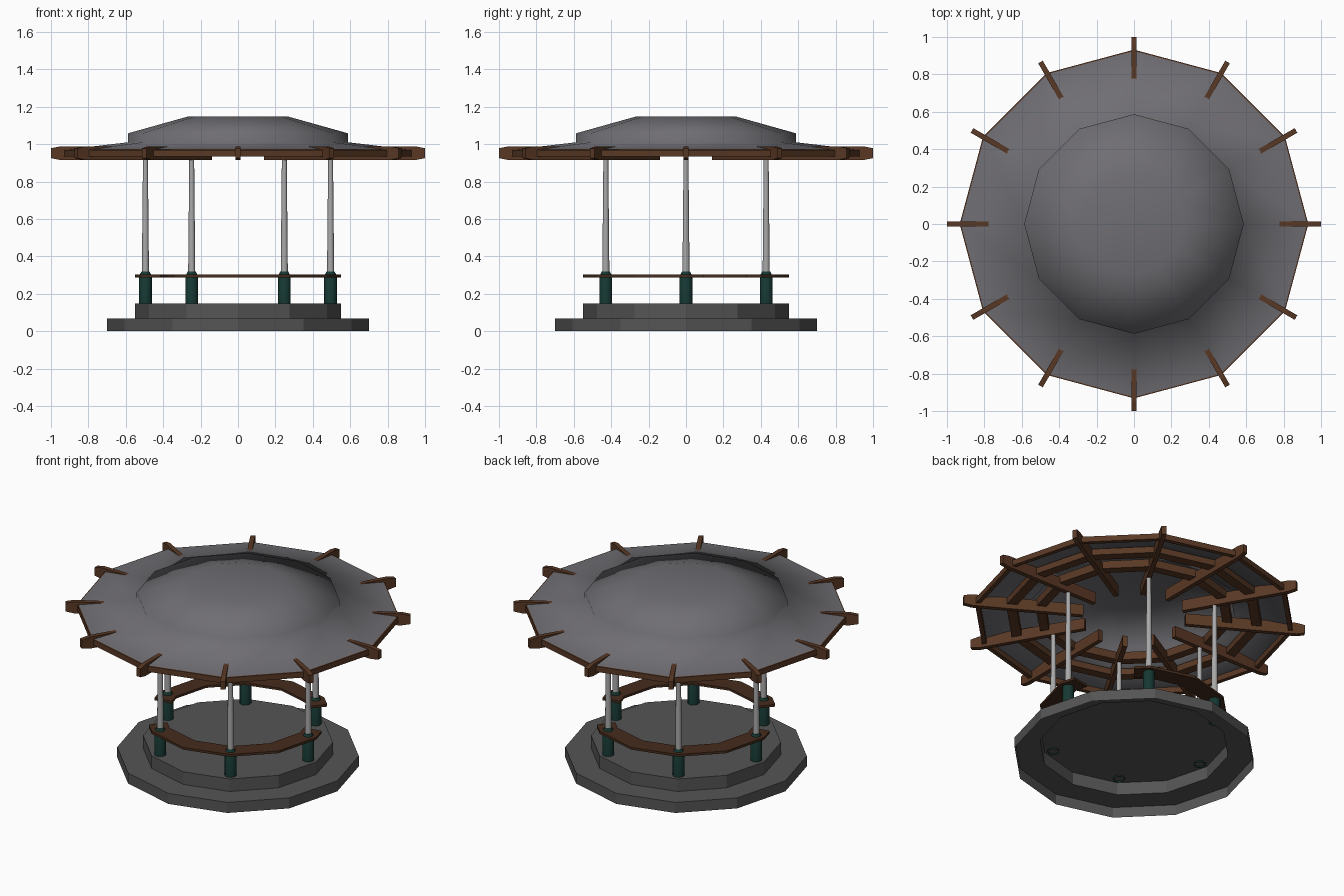
import bpy, bmesh
from math import cos, sin, radians, pi

if "Cube" in bpy.data.objects:
    bpy.data.objects.remove(bpy.data.objects["Cube"])


def material(name, rgb):
    m = bpy.data.materials.new(name)
    m.diffuse_color = (*rgb, 1)
    m.use_nodes = True
    m.node_tree.nodes["Principled BSDF"].inputs["Base Color"].default_value = m.diffuse_color
    return m


WOOD = material("dark_wood", (0.10, 0.04, 0.018))
SEAT = material("seat_wood", (0.06, 0.025, 0.012))
GREEN = material("dark_green", (0.008, 0.04, 0.033))
STONE = material("stone", (0.09, 0.09, 0.09))
SLATE = material("slate", (0.16, 0.155, 0.17))
METAL = material("metal", (0.4, 0.4, 0.4))


def finish(name, bm, mat, recalc=True):
    if recalc:
        bmesh.ops.recalc_face_normals(bm, faces=bm.faces)
    me = bpy.data.meshes.new(name)
    bm.to_mesh(me)
    bm.free()
    me.materials.append(mat)
    ob = bpy.data.objects.new(name, me)
    bpy.context.collection.objects.link(ob)
    return ob


def sweep(name, profile, mat, sides=12, closed=False, cap_end=False, centre=(0, 0)):
    """Turn an (r, z) profile around the vertical axis."""
    bm = bmesh.new()
    rows = [[bm.verts.new((centre[0] + r * cos(2 * pi * k / sides),
                           centre[1] + r * sin(2 * pi * k / sides), z))
             for k in range(sides)] for r, z in profile]
    pairs = list(zip(rows, rows[1:])) + ([(rows[-1], rows[0])] if closed else [])
    for a, b in pairs:
        for k in range(sides):
            j = (k + 1) % sides
            bm.faces.new((a[k], a[j], b[j], b[k]))
    if cap_end:
        bm.faces.new(rows[-1])
    return finish(name, bm, mat, recalc=closed)


def extrude(name, verts, vec, mat):
    bm = bmesh.new()
    f = bm.faces.new([bm.verts.new(v) for v in verts])
    out = bmesh.ops.extrude_face_region(bm, geom=[f], use_keep_orig=True)
    bmesh.ops.translate(bm, vec=vec,
                        verts=[g for g in out["geom"] if isinstance(g, bmesh.types.BMVert)])
    return finish(name, bm, mat)


def box_profile(r0, r1, z0, z1):
    return [(r0, z0), (r1, z0), (r1, z1), (r0, z1)]


# Stepped base, open underneath
sweep("stepped_base", [(0.70, 0), (0.70, 0.067), (0.55, 0.067), (0.55, 0.147)],
      STONE, cap_end=True)

# Two-tier roof shell with soft shading
roof = sweep("roof", [(0.925, 0.97), (0.587, 1.01), (0.587, 1.058), (0.27, 1.147)],
             SLATE, cap_end=True)
for p in roof.data.polygons:
    p.use_smooth = True

# Fascia and the two purlin rings below the roof
sweep("fascia", box_profile(0.905, 0.932, 0.933, 0.968), WOOD, closed=True)
sweep("outer_purlin", box_profile(0.69, 0.75, 0.945, 0.985), WOOD, closed=True)
sweep("inner_purlin", box_profile(0.52, 0.575, 0.95, 1.0), WOOD, closed=True)

# Radial rafters
w = 0.014
for k in range(12):
    side = [(0.30, 0.915), (0.95, 0.915), (1.0, 0.925), (1.0, 0.978), (0.95, 0.988), (0.30, 0.985)]
    rafter = extrude(f"rafter_{k + 1}", [(x, -w, z) for x, z in side], (0, 2 * w, 0), WOOD)
    rafter.rotation_euler.z = radians(30 * k)

# Posts: green foot with a tapering metal pole
for k in range(6):
    c = (0.495 * cos(radians(60 * k)), 0.495 * sin(radians(60 * k)))
    foot = sweep(f"post_foot_{k + 1}", [(0.034, 0.138), (0.034, 0.295), (0.022, 0.318)],
                 GREEN, sides=12, cap_end=True, centre=c)
    pole = sweep(f"post_pole_{k + 1}", [(0.019, 0.31), (0.013, 0.93)],
                 METAL, sides=12, cap_end=True, centre=c)
    for ob in (foot, pole):
        for p in ob.data.polygons:
            p.use_smooth = len(p.vertices) == 4

# Two faceted bench seats, each spanning three posts
for i, turn in enumerate((0, 180)):
    def edge(r):
        tip = r * cos(radians(15)) / cos(radians(5))
        pts = [(tip, -130)] + [(r, a) for a in range(-120, 1, 30)] + [(tip, 10)]
        return [(q * cos(radians(a + turn)), q * sin(radians(a + turn)), 0.288) for q, a in pts]
    extrude(f"bench_seat_{i + 1}", edge(0.55) + edge(0.435)[::-1], (0, 0, 0.015), SEAT)
